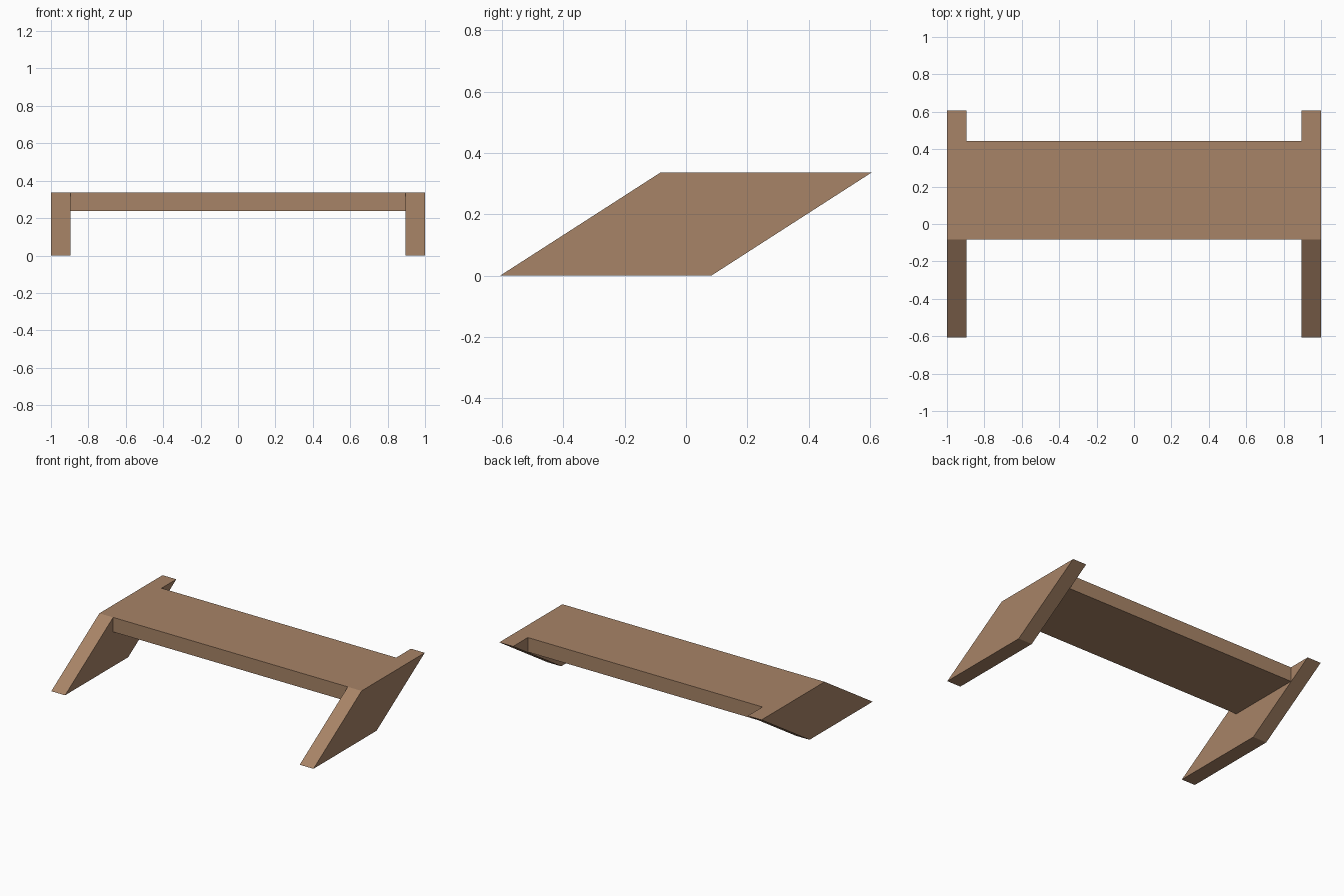
import bpy

if "Cube" in bpy.data.objects:
    bpy.data.objects.remove(bpy.data.objects["Cube"])

wood = bpy.data.materials.new("brown wood")
wood.diffuse_color = (0.39, 0.23, 0.135, 1)
wood.use_nodes = True
wood.node_tree.nodes["Principled BSDF"].inputs["Base Color"].default_value = wood.diffuse_color

HALF = 1.0      # half of total length
INNER = 0.895   # inner face of the side panels
TOP = 0.337


def prism(name, profile, x0, x1):
    """Extrude a (y, z) profile along x."""
    n = len(profile)
    verts = [(x, y, z) for x in (x0, x1) for y, z in profile]
    faces = [list(range(n))[::-1], list(range(n, 2 * n))]
    faces += [(i, (i + 1) % n, (i + 1) % n + n, i + n) for i in range(n)]
    mesh = bpy.data.meshes.new(name)
    mesh.from_pydata(verts, [], faces)
    mesh.materials.append(wood)
    obj = bpy.data.objects.new(name, mesh)
    bpy.context.collection.objects.link(obj)
    return obj


# Slanted side panels
slant = [(-0.606, 0), (0.082, 0), (0.606, TOP), (-0.082, TOP)]
prism("left_side_panel", slant, -HALF, -INNER)
prism("right_side_panel", slant, INNER, HALF)

# Flat board between the panels
board = [(-0.082, 0.237), (0.445, 0.237), (0.445, TOP), (-0.082, TOP)]
prism("top_board", board, -INNER, INNER)
